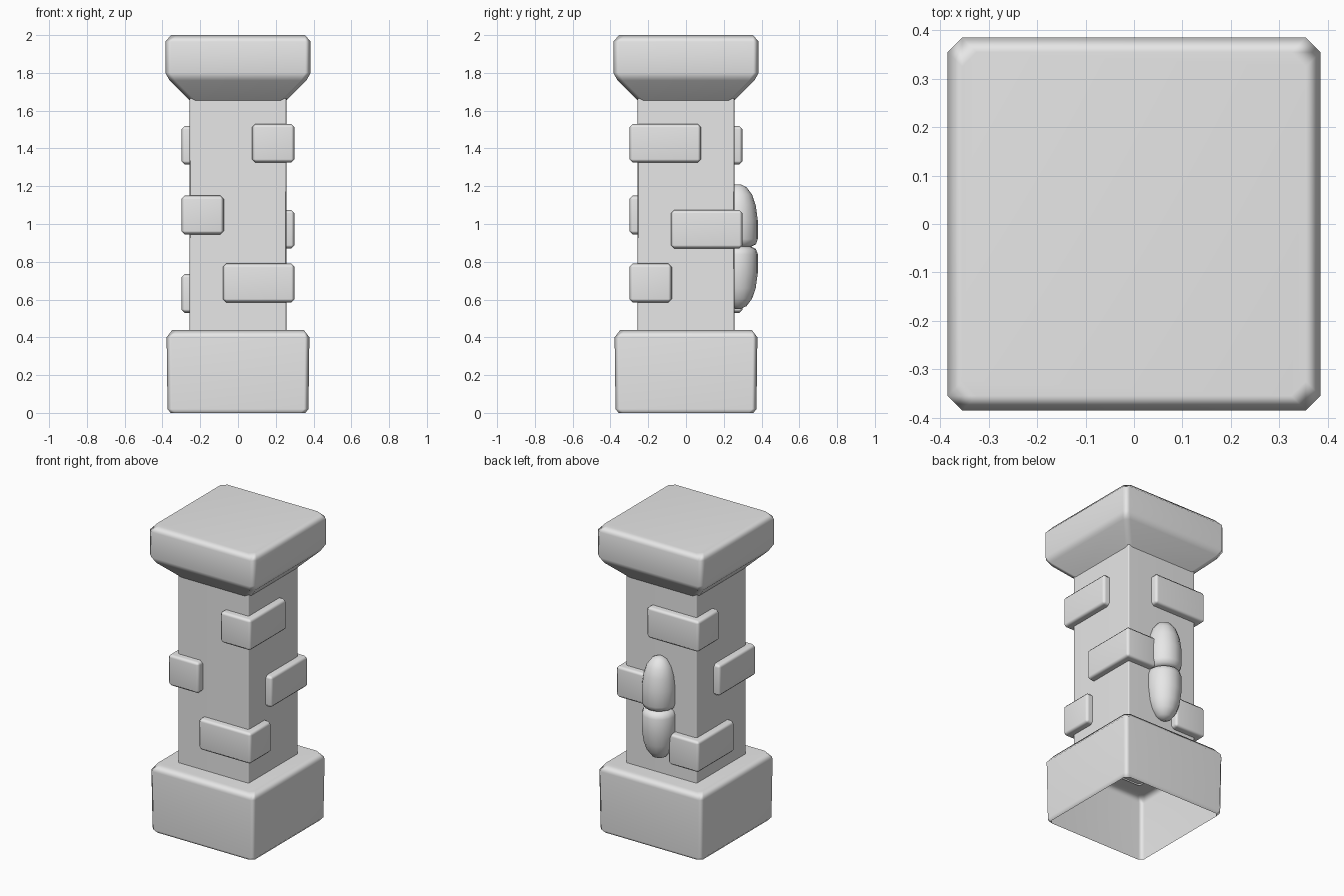
import bpy, bmesh, math

old = bpy.data.objects.get("Cube")
if old:
    bpy.data.objects.remove(old, do_unlink=True)

stone = bpy.data.materials.new("stone grey")
stone.use_nodes = True
GREY = (0.8, 0.8, 0.8, 1)
stone.diffuse_color = GREY
stone.node_tree.nodes["Principled BSDF"].inputs["Base Color"].default_value = GREY


def finish(name, bm, weighted=True):
    bmesh.ops.recalc_face_normals(bm, faces=bm.faces)
    mesh = bpy.data.meshes.new(name)
    bm.to_mesh(mesh)
    bm.free()
    mesh.materials.append(stone)
    mesh.shade_smooth()
    obj = bpy.data.objects.new(name, mesh)
    bpy.context.collection.objects.link(obj)
    if weighted:
        obj.modifiers.new("Flat faces", 'WEIGHTED_NORMAL')
    return obj


def loft(bm, rings, close_start=False, close_end=False):
    """Skin a stack of equal-length rings of points."""
    loops = [[bm.verts.new(p) for p in ring] for ring in rings]
    for a, b in zip(loops, loops[1:]):
        for i in range(len(a)):
            j = (i + 1) % len(a)
            bm.faces.new((a[i], a[j], b[j], b[i]))
    if close_start:
        bm.faces.new(loops[0][::-1])
    if close_end:
        bm.faces.new(loops[-1])


def square_ring(half, z, cut):
    """Square with its four corners cut off."""
    k = half - cut
    corners = [(half, -k), (half, k), (k, half), (-k, half),
               (-half, k), (-half, -k), (-k, -half), (k, -half)]
    return [(x, y, z) for x, y in corners]


def square_block(name, profile, cut, top=False):
    bm = bmesh.new()
    loft(bm, [square_ring(h, z, cut) for h, z in profile], close_end=top)
    return finish(name, bm)


# Base (open underneath), shaft and flared cap
square_block("base", [(0.357, 0), (0.373, 0.02), (0.378, 0.40), (0.348, 0.44)], 0.025, True)
square_block("shaft", [(0.256, 0.43), (0.256, 1.67)], 0.008)
square_block("cap", [(0.257, 1.655), (0.362, 1.76), (0.385, 1.80),
                     (0.385, 1.965), (0.355, 2.0)], 0.03, True)

# Corner bricks: x side, y side, bottom height, and whether the long arm runs along x
BRICK_HEIGHT, OUT, SHORT, LONG = 0.205, 0.30, 0.225, 0.38
bricks = {
    "front_left_upper_brick": (1, -1, 1.325, False),
    "front_left_lower_brick": (1, -1, 0.585, True),
    "front_right_brick": (-1, -1, 0.945, False),
    "back_left_brick": (1, 1, 0.87, False),
    "back_right_upper_brick": (-1, 1, 1.315, True),
    "back_right_lower_brick": (-1, 1, 0.53, False),
}
for name, (sx, sy, z, along_x) in bricks.items():
    dx, dy = (LONG, SHORT) if along_x else (SHORT, LONG)
    bm = bmesh.new()
    bmesh.ops.create_cube(bm, size=1)
    bmesh.ops.scale(bm, vec=(dx, dy, BRICK_HEIGHT), verts=bm.verts)
    bmesh.ops.translate(bm, vec=(sx * (OUT - dx / 2), sy * (OUT - dy / 2),
                                 z + BRICK_HEIGHT / 2), verts=bm.verts)
    bmesh.ops.bevel(bm, geom=bm.edges[:], offset=0.018, segments=1, affect='EDGES')
    finish(name, bm)

# Two rounded pods on the back, mirrored about their joint
POD_Y, JOINT_Z, SIDES = 0.275, 0.88, 16
pod_profile = [(0.07, 0), (0.095, 0.012), (0.105, 0.04), (0.105, 0.14),
               (0.094, 0.22), (0.075, 0.275), (0.045, 0.315), (0.015, 0.329)]
for name, side in (("upper_pod", 1), ("lower_pod", -1)):
    bm = bmesh.new()
    rings = []
    for r, h in pod_profile:
        angles = [math.tau * i / SIDES for i in range(SIDES)]
        rings.append([(r * math.cos(a), POD_Y + r * math.sin(a), JOINT_Z + side * h)
                      for a in angles])
    loft(bm, rings, True, True)
    finish(name, bm, weighted=False)
